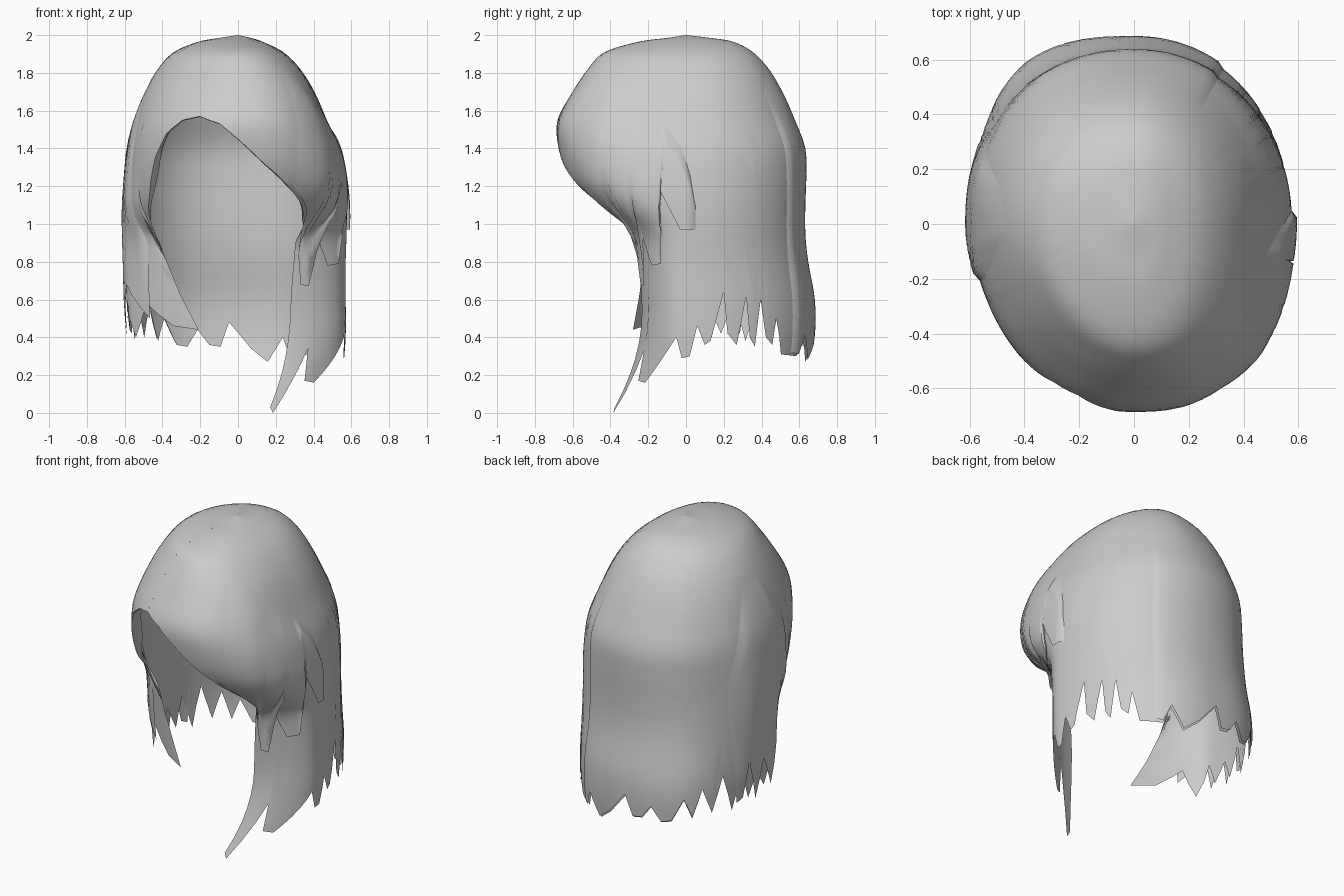
import bpy, math
from mathutils import Vector

if "Cube" in bpy.data.objects:
    bpy.data.objects.remove(bpy.data.objects["Cube"])

hair = bpy.data.materials.new("hair_grey")
hair.diffuse_color = (0.6, 0.6, 0.6, 1)
hair.use_nodes = True
hair.node_tree.nodes["Principled BSDF"].inputs["Base Color"].default_value = hair.diffuse_color

# Cross sections from crown to tips: height, reach to left, right, front, back
LEVELS = [Vector(r) for r in (
    (2.00, .001, .001, .001, .001), (1.985, .10, .07, .10, .13), (1.965, .21, .13, .25, .25),
    (1.91, .34, .24, .43, .355), (1.82, .425, .33, .52, .435), (1.70, .49, .405, .60, .50),
    (1.55, .54, .47, .68, .565), (1.40, .575, .53, .675, .62), (1.25, .59, .56, .63, .625),
    (1.10, .60, .575, .52, .62), (0.95, .60, .575, .32, .62), (0.80, .595, .57, .285, .635),
    (0.60, .59, .57, .265, .67), (0.40, .575, .57, .26, .67), (0.20, .55, .55, .26, .64),
    (0.00, .50, .50, .26, .61))]


def lerp(keys, d):
    for (a, u), (b, v) in zip(keys, keys[1:]):
        if d <= b:
            return u + (v - u) * (d - a) / (b - a)
    return keys[-1][1]


# Squareness of each quarter by height (2 is an ellipse)
FRONT_RIGHT = [(0, 2.1), (1.0, 2.1), (1.2, 2.6), (1.75, 2.6), (2, 2.2)]
FRONT_LEFT = [(0, 2.1), (1.5, 2.1), (1.8, 1.8), (2, 1.8)]
BACK_LEFT = [(0, 2.8), (0.5, 2.7), (1.1, 2.2), (2, 2.1)]
BACK_RIGHT = [(0, 2.1), (2, 2.1)]


def level(s):
    """Smoothly interpolated cross section at position s along the table."""
    n = len(LEVELS) - 1
    i = min(int(s), n - 1)
    t = s - i
    p0, p1, p2, p3 = (LEVELS[min(max(i + k, 0), n)] for k in (-1, 0, 1, 2))
    return p1 + 0.5 * t * (p2 - p0 + t * (2 * p0 - 5 * p1 + 4 * p2 - p3
                                          + t * (3 * p1 - p0 - 3 * p2 + p3)))


def find(z):
    """Position along the table where the height is z."""
    lo, hi = 0.0, len(LEVELS) - 1.0
    for _ in range(30):
        mid = (lo + hi) / 2
        lo, hi = (mid, hi) if level(mid)[0] > z else (lo, mid)
    return lo


def point(deg, s, grow=0.0):
    z, left, right, front, back = level(s)
    c, d = math.cos(math.radians(deg)), math.sin(math.radians(deg))
    a, b = (right if c > 0 else left), (back if d > 0 else front)
    quarter = (BACK_RIGHT if c > 0 else BACK_LEFT) if d > 0 else \
        (FRONT_RIGHT if c > 0 else FRONT_LEFT)
    p = lerp(quarter, z)
    r = (abs(c / a) ** p + abs(d / b) ** p) ** (-1 / p) + grow
    x, y = r * c, r * d
    # long right lock sweeps forward, left strand curls inward
    if -60 < deg < 0:
        t = max(0, (0.55 - z) / 0.55) ** 2 * min(1, -deg / 30)
        x, y = x - 0.11 * t, y - 0.17 * t
    w = max(0, 1 - abs(deg - 205) / 18)
    t = max(0, (1 - z) / 0.56) ** 1.5 * w
    return Vector((x + 0.20 * t, y - 0.09 * t, z))


def columns(keys, step=3):
    out = []
    for (a, _), (b, _) in zip(keys, keys[1:]):
        k = max(1, math.ceil((b - a) / step))
        out += [a + (b - a) * i / k for i in range(k)]
    return out + [keys[-1][0]]


def sheet(name, hem, top=None, rows=30, lift=0.0, roll=False, taper=(15, 0.01)):
    """Sheet of hair following the head down to a ragged hem."""
    verts, faces = [], []
    degs = columns(hem)
    for d in degs:
        end = find(lerp(hem, d))
        start = find(lerp(top, d)) if top else 0.0
        side = min(1, (d - degs[0]) / taper[0], (degs[-1] - d) / taper[1])
        col = [point(d, start + (end - start) * k / rows, lift * side * min(1, 5 * k / rows))
               for k in range(rows + 1)]
        if roll:  # turned-under edge around the face
            w = min(1, max(0, (lerp(hem, d) - 1.02) / 0.2))
            e = col[-1]
            for f, h in ((0.985, -0.003), (0.95, 0.015), (0.91, 0.05)):
                f = 1 - (1 - f) * w
                col.append(Vector((e.x * f, e.y * f, e.z + h * w)))
        verts += col
    n = len(verts) // len(degs)
    for i in range(len(degs) - 1):
        for j in range(n - 1):
            a = i * n + j
            faces.append((a, a + 1, a + n + 1, a + n))
    me = bpy.data.meshes.new(name)
    me.from_pydata(verts, [], faces)
    me.materials.append(hair)
    ob = bpy.data.objects.new(name, me)
    bpy.context.collection.objects.link(ob)
    bpy.context.view_layer.objects.active = ob
    ob.select_set(True)
    bpy.ops.object.shade_smooth_by_angle(angle=math.radians(50))
    ob.select_set(False)


# Fringe above the face
sheet("fringe", [(-108, 1.57), (-98, 1.53), (-90, 1.45), (-78, 1.32), (-66, 1.21), (-54, 1.11),
                 (-45, 1.02), (-39, .98)], rows=30, roll=True)

# Long right lock, ragged back, left side and left edge of the face
sheet("hair_body", [
    (-40, .03), (-36, 0), (-27, .34), (-25, .17), (-20, .16), (-5, .4), (-2, .29), (2, .30),
    (6, .46), (10, .36), (13, .38), (20, .64), (22, .42), (27, .36), (32, .62), (34, .4),
    (37, .35), (40, .6), (43, .4), (47, .36), (49, .5), (53, .31), (65, .30), (69, .4),
    (76, .27), (84, .34), (94, .48), (98, .35), (103, .36), (108, .44), (113, .35),
    (118, .36), (124, .5), (128, .38), (133, .56), (138, .40), (144, .62), (150, .38),
    (156, .6), (162, .42), (168, .56), (176, .45), (182, .6), (188, .40), (193, .58),
    (199, .46), (205, .44), (205.6, .6), (206.5, .8), (209, 1.0), (218, 1.15), (226, 1.35),
    (234, 1.48), (243, 1.55), (252, 1.57)], rows=36, roll=True)

# Swept fringe layer over the right side
sheet("side_fringe", [(-62, 1.2), (-50, 1.08), (-42, .98), (-36, .68), (-31, .67), (-28, .92),
                      (-21, .78), (-14, .79), (-13, 1.17), (-3, .97), (5, .97)],
      top=[(-62, 1.85), (-52, 1.8), (-18, 1.58), (-2, 1.4), (4, 1.2), (5, 1.1)],
      rows=18, lift=0.018)

# Thin overlapping layers on the back and the left
sheet("back_layer", [(60, .32), (65, .31), (69, .41), (76, .28), (84, .35), (94, .49), (98, .36),
                     (103, .37), (108, .45), (113, .36), (118, .37), (124, .51), (128, .39),
                     (133, .57), (138, .41), (144, .8)],
      top=[(60, 1.7), (80, 1.88), (125, 1.88), (144, 1.7)], rows=26, lift=0.012, taper=(.01, 20))
sheet("left_layer", [(148, .9), (153, .42), (157, .44), (161, .66), (167, .40), (173, .64),
                     (181, .44), (187, .68), (194, .5), (200, .9)],
      top=[(148, 1.2), (165, 1.7), (185, 1.75), (200, 1.5)], rows=16, lift=0.015)
